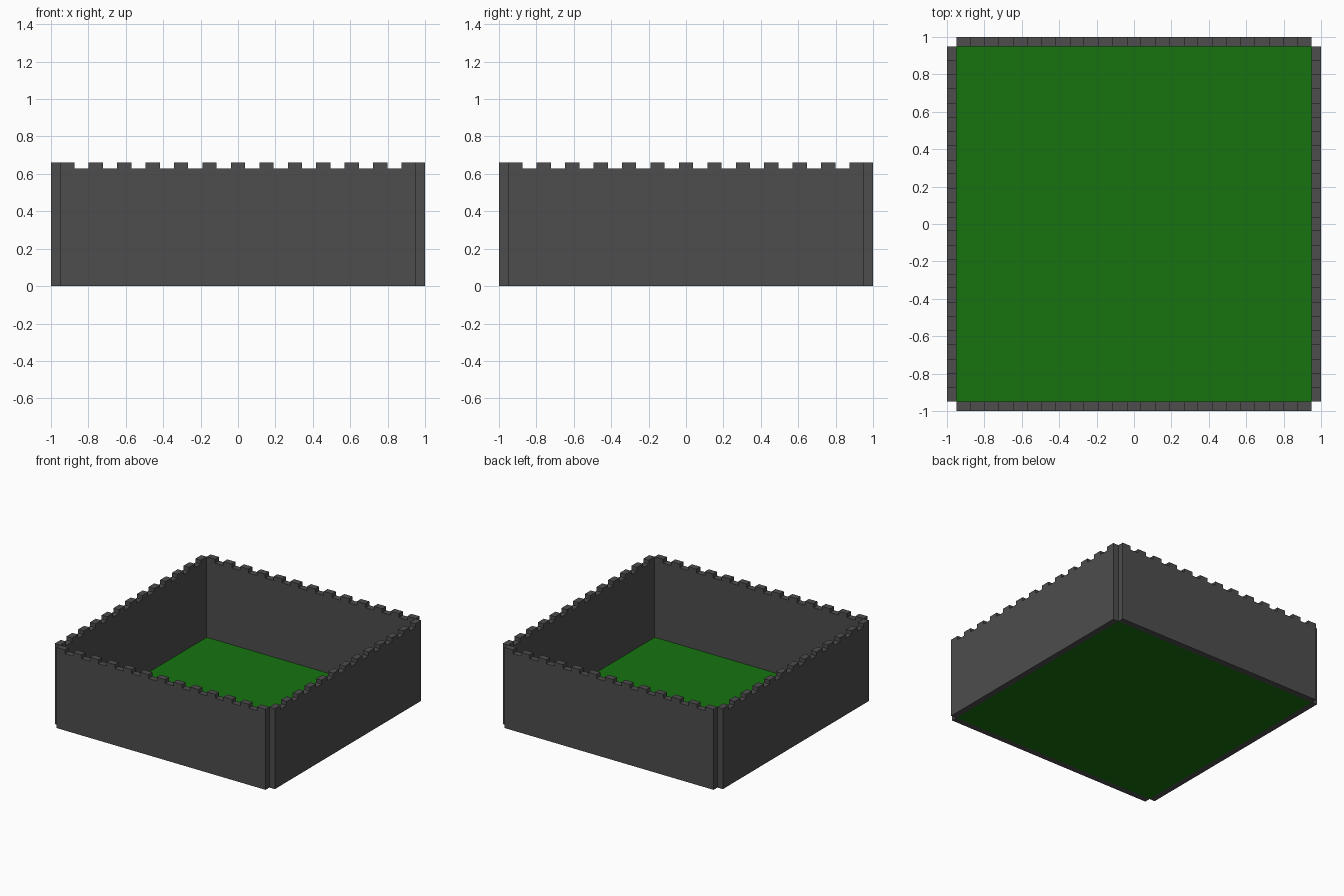
import bpy, bmesh, math
from mathutils import Matrix

if "Cube" in bpy.data.objects:
    bpy.data.objects.remove(bpy.data.objects["Cube"])

HALF, T = 0.95, 0.05          # inner half width, wall thickness
LOW, TOP, N = 0.63, 0.662, 25  # notch height, full height, segments per wall


def material(name, rgb):
    m = bpy.data.materials.new(name)
    m.diffuse_color = (*rgb, 1)
    m.use_nodes = True
    m.node_tree.nodes["Principled BSDF"].inputs["Base Color"].default_value = m.diffuse_color
    return m


def add_object(name, bm, mat):
    bmesh.ops.recalc_face_normals(bm, faces=bm.faces)
    me = bpy.data.meshes.new(name)
    bm.to_mesh(me)
    bm.free()
    me.materials.append(mat)
    ob = bpy.data.objects.new(name, me)
    bpy.context.collection.objects.link(ob)
    return ob


stone = material("dark_stone", (0.075, 0.075, 0.075))
grass = material("grass_green", (0.008, 0.175, 0.005))

# Four crenellated walls: stepped profile extruded to wall thickness
step = 2 * HALF / N
for i, name in enumerate(("front_wall", "right_wall", "back_wall", "left_wall")):
    profile = [(HALF, 0), (-HALF, 0)]
    for k in range(N):
        z = LOW if k % 2 else TOP
        profile += [(-HALF + k * step, z), (-HALF + (k + 1) * step, z)]
    bm = bmesh.new()
    face = bm.faces.new([bm.verts.new((x, -HALF - T, z)) for x, z in profile])
    ext = bmesh.ops.extrude_face_region(bm, geom=[face], use_keep_orig=True)
    moved = [g for g in ext["geom"] if isinstance(g, bmesh.types.BMVert)]
    bmesh.ops.translate(bm, verts=moved, vec=(0, T, 0))
    bmesh.ops.rotate(bm, verts=bm.verts, cent=(0, 0, 0),
                     matrix=Matrix.Rotation(i * math.pi / 2, 3, 'Z'))
    add_object(name, bm, stone)

# Flat green floor between the walls
bm = bmesh.new()
bmesh.ops.create_grid(bm, x_segments=1, y_segments=1, size=HALF)
add_object("floor", bm, grass)
